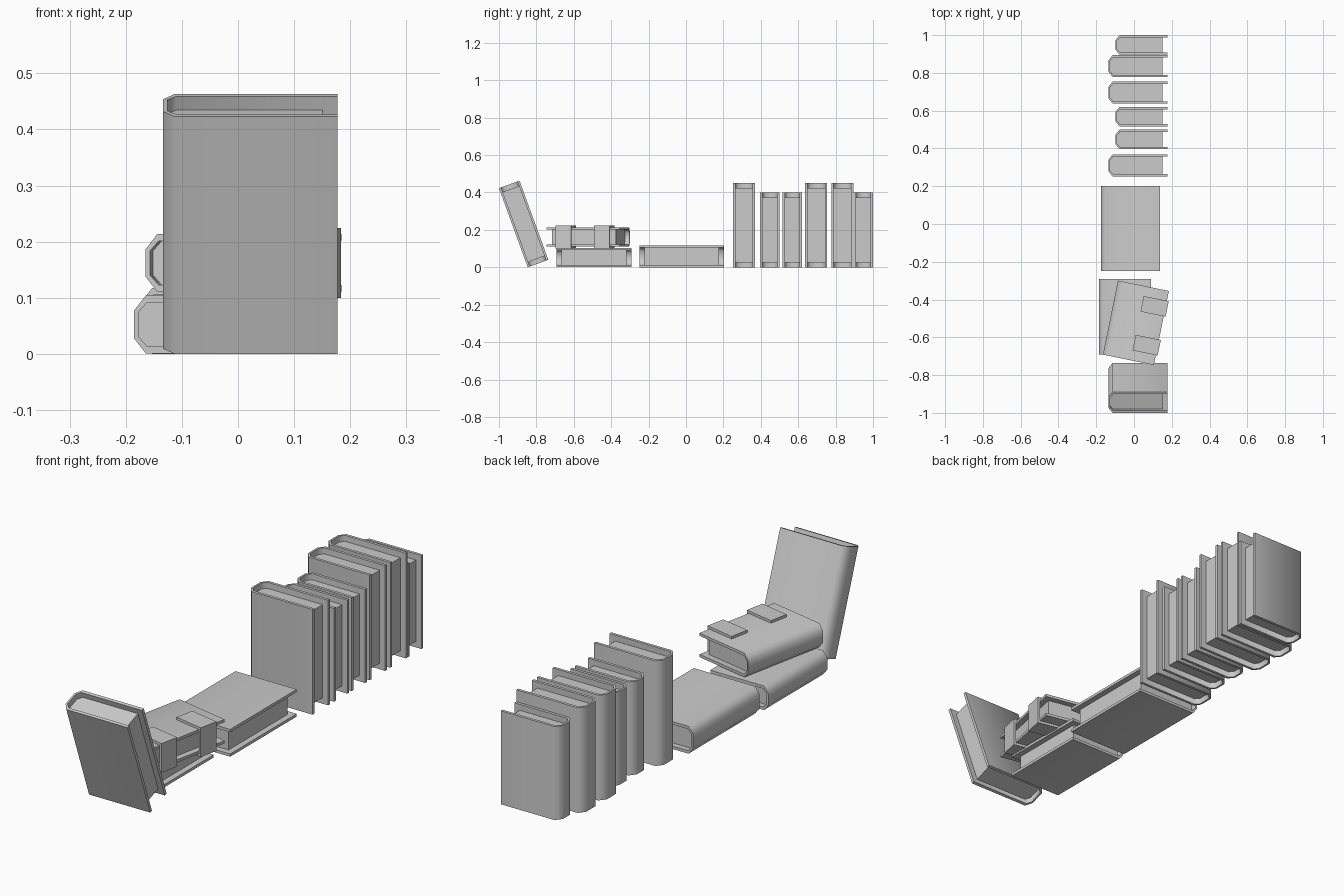
import bpy, bmesh, math
from mathutils import Matrix, Vector

if "Cube" in bpy.data.objects:
    bpy.data.objects.remove(bpy.data.objects["Cube"])

# Single plain grey
grey = bpy.data.materials.new("plain_grey")
grey.use_nodes = True
colour = (0.6, 0.6, 0.6, 1)
grey.diffuse_color = colour
grey.node_tree.nodes["Principled BSDF"].inputs["Base Color"].default_value = colour


def prism(name, profile, z0, z1, matrix):
    """Extrude an xy profile from z0 to z1 and place it."""
    bm = bmesh.new()
    face = bm.faces.new([bm.verts.new((x, y, z0)) for x, y in profile])
    ext = bmesh.ops.extrude_face_region(bm, geom=[face])
    top = [v for v in ext["geom"] if isinstance(v, bmesh.types.BMVert)]
    bmesh.ops.translate(bm, verts=top, vec=(0, 0, z1 - z0))
    bmesh.ops.recalc_face_normals(bm, faces=bm.faces)
    mesh = bpy.data.meshes.new(name)
    bm.to_mesh(mesh)
    bm.free()
    ob = bpy.data.objects.new(name, mesh)
    bpy.context.collection.objects.link(ob)
    ob.matrix_world = matrix
    mesh.materials.append(grey)
    bpy.ops.object.select_all(action="DESELECT")
    ob.select_set(True)
    bpy.context.view_layer.objects.active = ob
    bpy.ops.object.shade_smooth_by_angle(angle=math.radians(60))
    return ob


def mirrored(half):
    """Complete a half profile across the y = 0 line."""
    return half + [(x, -y) for x, y in reversed(half)]


BIG = (0.311, 0.117, 0.45)
SMALL = (0.275, 0.103, 0.40)
BOARD, SPINE, INSET = 0.012, 0.008, 0.026


def book(name, size, matrix):
    """Cover and page block centred on the origin, spine at -x."""
    w, t, h = (s / 2 for s in size)
    cut_x, cut_y = 0.021, 0.027
    outer = [(w, t), (-w + cut_x, t), (-w, t - cut_y)]
    inner = [(w, t - BOARD), (-w + cut_x + 0.003, t - BOARD),
             (-w + SPINE, t - cut_y - 0.003)]
    # C-shaped cover: around the outside, then back along the inside
    cover = mirrored(outer) + [(x, -y) for x, y in inner] + inner[::-1]
    prism(name + "_cover", cover, -h, h, matrix)
    pages = [(w - INSET, inner[0][1])] + inner[1:]
    prism(name + "_pages", mirrored(pages), -h + INSET, h - INSET, matrix)


def place(x, y, z, axis="X", degrees=0):
    return Matrix.Translation((x, y, z)) @ Matrix.Rotation(math.radians(degrees), 4, axis)


# Row of standing books, fore edges lined up
FORE = 0.177
row = [(0.31, BIG), (0.448, SMALL), (0.568, SMALL),
       (0.696, BIG), (0.836, BIG), (0.948, SMALL)]
for i, (y, size) in enumerate(row):
    book(f"standing_book_{i + 1}", size, place(FORE - size[0] / 2, y, size[2] / 2))

# Leaning book
book("leaning_book", BIG, place(FORE - BIG[0] / 2, -0.868, 0.2315, "X", 20))

# Books lying flat
flat = Matrix.Rotation(math.radians(90), 4, "X")
book("flat_book", BIG, place(-0.019, -0.023, BIG[1] / 2) @ flat)
book("lower_book", SMALL, place(-0.048, -0.492, SMALL[1] / 2 + 0.001) @ flat)

# Strapped book on top, turned slightly
upper = place(0.01, -0.523, 0.162, "Z", -11.5) @ flat
book("strapped_book", SMALL, upper)

# Straps folded round the fore edge
w, t = SMALL[0] / 2, SMALL[1] / 2
strap = mirrored([(0.012, t), (0.012, t + 0.011), (w + 0.01, t + 0.011)])
strap = [(0.012, t), (0.012, t + 0.011), (w + 0.01, t + 0.011),
         (w + 0.01, -t - 0.011), (0.012, -t - 0.011), (0.012, -t), (w, -t), (w, t)]
for side, name in ((-1, "back_strap"), (1, "front_strap")):
    prism(name, strap, side * 0.105 - 0.042, side * 0.105 + 0.042, upper)
